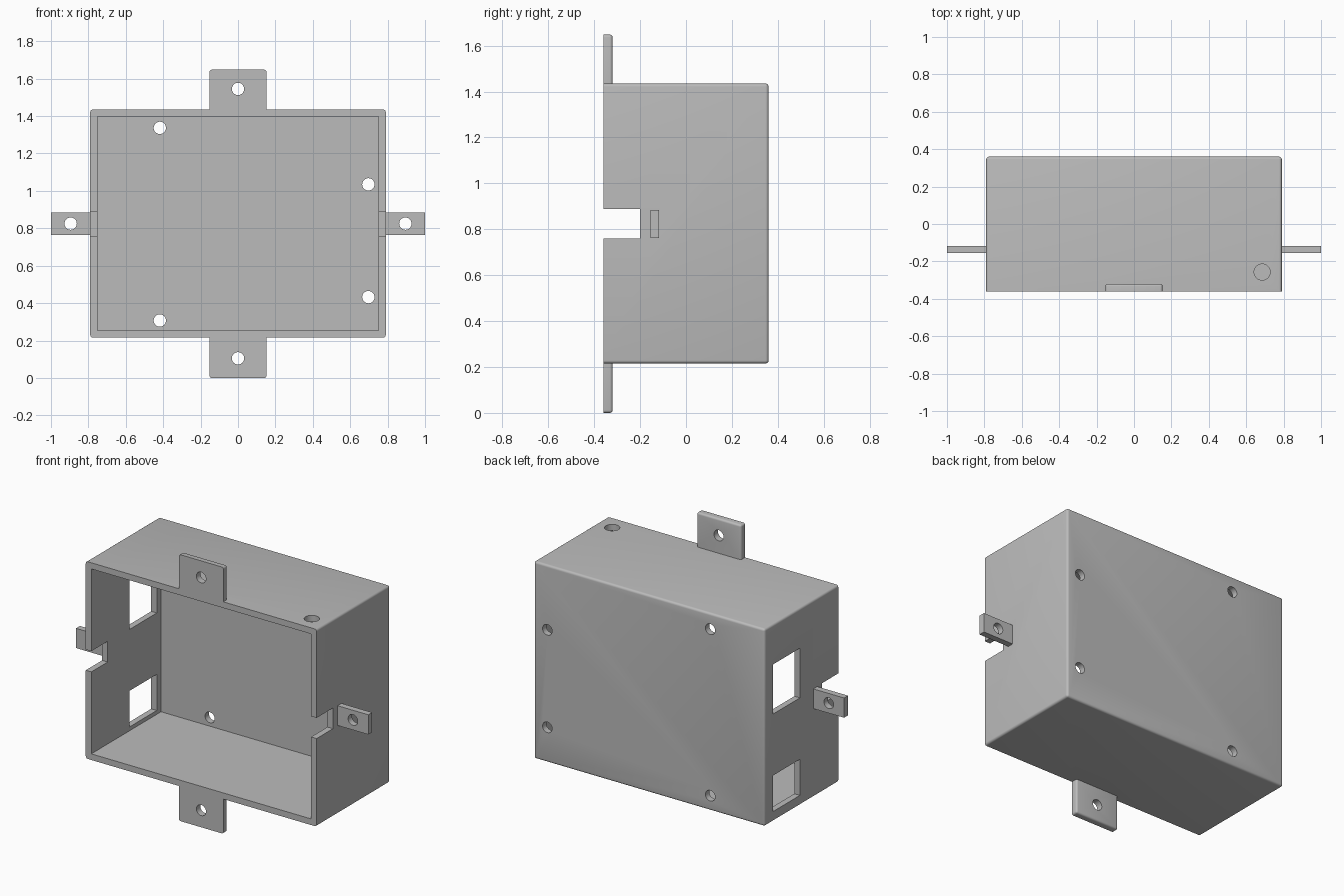
import bpy, bmesh
from mathutils import Matrix, Vector

default = bpy.data.objects.get("Cube")
if default:
    bpy.data.objects.remove(default, do_unlink=True)

grey = bpy.data.materials.new("plain grey")
grey.use_nodes = True
colour = (0.5, 0.5, 0.5, 1)
grey.diffuse_color = colour
grey.node_tree.nodes["Principled BSDF"].inputs["Base Color"].default_value = colour


def make(name, bm):
    bmesh.ops.recalc_face_normals(bm, faces=bm.faces)
    mesh = bpy.data.meshes.new(name)
    bm.to_mesh(mesh)
    bm.free()
    mesh.materials.append(grey)
    obj = bpy.data.objects.new(name, mesh)
    bpy.context.collection.objects.link(obj)
    return obj


def box(name, lo, hi, radius=0):
    """Box between two corners; radius rounds all edges except the front rim."""
    lo, hi = Vector(lo), Vector(hi)
    bm = bmesh.new()
    bmesh.ops.create_cube(bm, size=1)
    for v in bm.verts:
        v.co = (lo + hi) / 2 + v.co * (hi - lo)
    if radius:
        edges = [e for e in bm.edges
                 if max(v.co.y for v in e.verts) > lo.y + 0.001]
        bmesh.ops.bevel(bm, geom=edges, offset=radius, segments=4,
                        profile=0.5, affect='EDGES')
    return make(name, bm)


def drill(centre, axis, radius, length):
    bm = bmesh.new()
    bmesh.ops.create_cone(bm, cap_ends=True, segments=32, radius1=radius,
                          radius2=radius, depth=length)
    turn = Vector((0, 0, 1)).rotation_difference(Vector(axis)).to_matrix().to_4x4()
    bm.transform(Matrix.Translation(centre) @ turn)
    return make("drill", bm)


def combine(target, other, operation):
    mod = target.modifiers.new("combine", 'BOOLEAN')
    mod.operation, mod.solver, mod.object = operation, 'EXACT', other
    bpy.context.view_layer.objects.active = target
    bpy.ops.object.modifier_apply(modifier=mod.name)
    bpy.data.objects.remove(other, do_unlink=True)


# Open-fronted box with rounded outer edges
W, BOTTOM, TOP, FRONT, BACK = 0.79, 0.215, 1.435, -0.36, 0.36
T = 0.038
body = box("enclosure", (-W, FRONT, BOTTOM), (W, BACK, TOP), 0.014)
combine(body, box("cavity", (T - W, FRONT - 0.1, BOTTOM + T),
                  (W - T, BACK - T, TOP - T)), 'DIFFERENCE')

# Top and bottom mounting tabs, flush with the front rim
for lo, hi in ((TOP - 0.025, 1.648), (0, BOTTOM + 0.025)):
    combine(body, box("tab", (-0.152, FRONT, lo), (0.152, FRONT + 0.04, hi), 0.012), 'UNION')

# Side notches, then side mounting tabs just behind them
for s in (-1, 1):
    x0, x1 = sorted((s * 0.7, s * 0.9))
    combine(body, box("notch", (x0, -0.5, 0.76), (x1, -0.2, 0.888)), 'DIFFERENCE')
    x0, x1 = sorted((s * 0.77, s * 1.0))
    combine(body, box("tab", (x0, -0.155, 0.763), (x1, -0.117, 0.885)), 'UNION')

# Port windows through the right wall
for lo, hi in ((0.88, 1.187), (0.277, 0.5)):
    combine(body, box("window", (-0.9, 0.015, lo), (-0.7, 0.28, hi)), 'DIFFERENCE')

# Screw holes in the tabs
R = 0.033
for x, z in ((0, 1.545), (0, 0.105)):
    combine(body, drill((x, FRONT, z), (0, 1, 0), R, 0.2), 'DIFFERENCE')
for x in (-0.895, 0.895):
    combine(body, drill((x, -0.136, 0.825), (0, 1, 0), R, 0.2), 'DIFFERENCE')

# Screw holes in the back wall
for x, z in ((-0.418, 1.337), (-0.418, 0.307), (0.697, 1.035), (0.697, 0.432)):
    combine(body, drill((x, BACK, z), (0, 1, 0), R, 0.2), 'DIFFERENCE')

# Cable hole in the top wall
combine(body, drill((0.685, -0.257, TOP), (0, 0, 1), 0.043, 0.2), 'DIFFERENCE')

# Smooth shading with sharp edges kept
for obj in bpy.context.selected_objects:
    obj.select_set(False)
body.select_set(True)
bpy.context.view_layer.objects.active = body
bpy.ops.object.shade_smooth_by_angle(angle=0.6)
